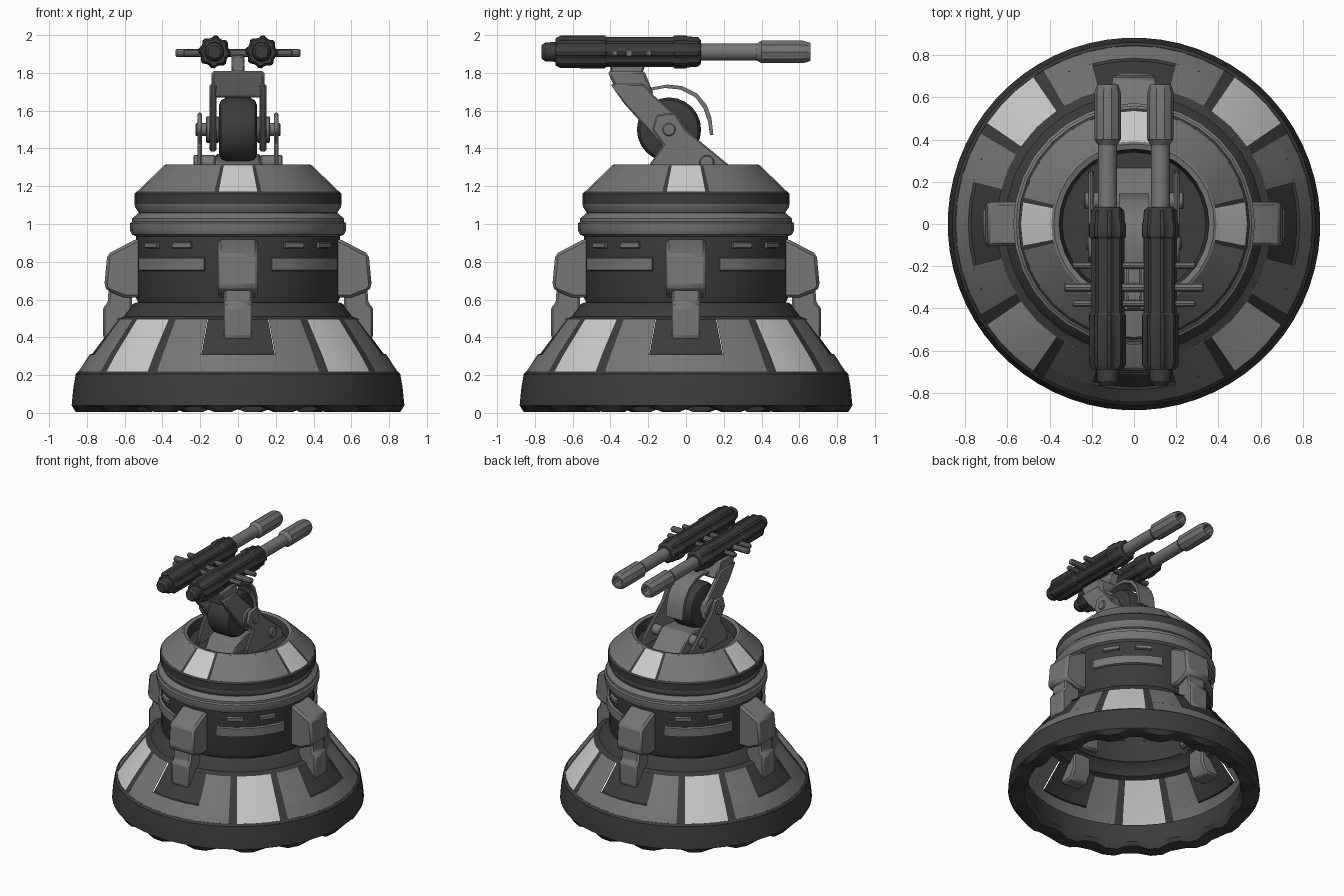
import bpy, math
from math import sin, cos, radians
from mathutils import Matrix

if "Cube" in bpy.data.objects:
    bpy.data.objects.remove(bpy.data.objects["Cube"])


def material(name, v):
    m = bpy.data.materials.new(name)
    m.diffuse_color = (v, v, v, 1)
    m.use_nodes = True
    m.node_tree.nodes["Principled BSDF"].inputs["Base Color"].default_value = m.diffuse_color
    return m


DARK, GREY, LIGHT = material("dark", 0.045), material("mid", 0.18), material("light", 0.7)
ALONG_X = Matrix.Rotation(radians(90), 4, 'Y')
ALONG_Y = Matrix.Rotation(radians(-90), 4, 'X')


def build(name, verts, faces, mat, matrix=Matrix(), bevel=0):
    me = bpy.data.meshes.new(name)
    me.from_pydata(verts, [], faces)
    me.transform(matrix)
    me.materials.append(mat)
    ob = bpy.data.objects.new(name, me)
    bpy.context.collection.objects.link(ob)
    if bevel:
        b = ob.modifiers.new("bevel", 'BEVEL')
        b.width, b.segments = bevel, 1
    bpy.ops.object.select_all(action='DESELECT')
    ob.select_set(True)
    bpy.context.view_layer.objects.active = ob
    bpy.ops.object.shade_smooth_by_angle(angle=radians(32))
    return ob


def lathe(name, prof, mat, a0=0, a1=360, n=32, matrix=Matrix(), shape=None):
    """Turn a (radius, height) profile; shape(column, r, z) may vary each column."""
    full, k = a1 - a0 == 360, len(prof)
    cols = n if full else n + 1
    verts, faces = [], []
    for c in range(cols):
        a = radians(a0 + (a1 - a0) * c / n)
        for r, z in prof:
            if shape:
                r, z = shape(c, r, z)
            verts.append((r * cos(a), r * sin(a), z))
    for c in range(n):
        d = (c + 1) % cols
        for i in range(k - 1):
            faces.append((c * k + i, d * k + i, d * k + i + 1, c * k + i + 1))
    return build(name, verts, faces, mat, matrix)


def rod(name, r, h0, h1, mat, matrix, n=16, ch=0.006):
    return lathe(name, [(0, h0), (r - ch, h0), (r, h0 + ch), (r, h1 - ch), (r - ch, h1), (0, h1)],
                 mat, n=n, matrix=matrix)


def prism(name, pts, x0, x1, mat, matrix=Matrix(), bevel=0.008):
    """Extrude a (y, z) outline between x0 and x1."""
    if sum(p[0] * q[1] - q[0] * p[1] for p, q in zip(pts, pts[1:] + pts[:1])) < 0:
        pts = pts[::-1]
    n = len(pts)
    verts = [(x, y, z) for x in (x0, x1) for y, z in pts]
    faces = [tuple(range(n))[::-1], tuple(range(n, 2 * n))]
    faces += [(i, (i + 1) % n, n + (i + 1) % n, n + i) for i in range(n)]
    return build(name, verts, faces, mat, matrix, bevel)


# Notched base rim, hollow below
def notch(c, r, z):
    return r, (z + 0.03 if z < 0.02 and c % 4 > 1 else z)


lathe("base_rim", [(0.845, 0.22), (0.76, 0.2), (0.745, 0.06), (0.765, 0.005), (0.86, 0.005),
                   (0.882, 0.04), (0.873, 0.13), (0.86, 0.205), (0.845, 0.22)],
      DARK, a0=-8.4, a1=351.6, n=64, shape=notch)

# Skirt: four grey panels with dark insets, four light diagonal panels with dark strips
low, mid, top = (0.85, 0.21), (0.785, 0.31), (0.648, 0.495)
for q in range(4):
    a = 90 * q
    lathe("skirt_panel_lower", [low, mid], GREY, a - 30.5, a + 30.5, 8)
    for s0, s1 in ((-30.5, -14.5), (14.5, 30.5)):
        lathe("skirt_panel_side", [mid, top], GREY, a + s0, a + s1, 3)
    lathe("skirt_inset", [mid, (0.772, 0.312), (0.635, 0.495)], DARK, a - 14.5, a + 14.5, 4)
    lathe("skirt_light", [low, mid, top], LIGHT, a + 34.5, a + 55.5, 3)
    for s in (30.5, 55.5):
        lathe("skirt_strip", [low, mid, top], DARK, a + s, a + s + 4, 1)
lathe("skirt_collar", [(0.65, 0.495), (0.61, 0.51), (0.60, 0.525), (0.565, 0.57), (0.54, 0.585)], DARK)

# Drum with raised bars
lathe("drum", [(0.525, 0.575), (0.54, 0.61), (0.54, 0.94)], DARK)


def bar(a0, a1, z0, z1, n):
    r0, r1 = 0.535, 0.556
    prof = [(r0, z0), (r1, z0 + 0.006), (r1, z1 - 0.006), (r0, z1)]
    lathe("drum_bar", prof, GREY, a0, a1, n)
    for a in (a0, a1):
        c, s = cos(radians(a)), sin(radians(a))
        build("drum_bar_end", [(r * c, r * s, z) for r, z in prof], [(0, 1, 2, 3)], GREY)


for q in range(4):
    a = 90 * q
    bar(a + 19, a + 71, 0.75, 0.825, 6)
    bar(a + 27, a + 39, 0.87, 0.905, 2)
    bar(a + 51, a + 63, 0.87, 0.905, 2)

# Stacked rings, turret cone and recess
lathe("lower_ring", [(0.54, 0.935), (0.562, 0.945), (0.572, 0.965), (0.572, 1.005), (0.56, 1.012),
                     (0.56, 1.03), (0.53, 1.055)], GREY)
lathe("groove", [(0.53, 1.05), (0.525, 1.065)], DARK)
lathe("upper_ring", [(0.525, 1.06), (0.545, 1.09), (0.548, 1.105)], GREY)
lathe("upper_band", [(0.548, 1.105), (0.548, 1.16), (0.535, 1.172)], DARK)
c0, c1 = (0.535, 1.172), (0.392, 1.31)
for q in range(4):
    a = 90 * q
    lathe("cone_grey", [c0, c1], GREY, a + 13.5, a + 76.5, 6)
    lathe("cone_light", [c0, c1], LIGHT, a - 11, a + 11, 2)
    for s in (-13.5, 11):
        lathe("cone_strip", [c0, c1], DARK, a + s, a + s + 2.5, 1)
lathe("recess_lip", [c1, (0.38, 1.315), (0.355, 1.308)], GREY)
lathe("recess", [(0.355, 1.308), (0.34, 1.24), (0, 1.24)], DARK)

# Four buttress legs
for q in range(4):
    m = Matrix.Rotation(radians(90 * q), 4, 'Z')
    prism("leg_upper", [(0.5, 0.925), (0.55, 0.915), (0.692, 0.84), (0.708, 0.67), (0.69, 0.645),
                        (0.60, 0.61), (0.5, 0.61)], -0.105, 0.105, GREY, m, 0.018)
    prism("leg_lower", [(0.56, 0.66), (0.685, 0.66), (0.69, 0.58), (0.715, 0.56), (0.715, 0.40),
                        (0.70, 0.38), (0.60, 0.38), (0.56, 0.45)], -0.075, 0.075, GREY, m, 0.012)

# Pivot wheel, pedestal and brackets
PIVOT = Matrix.Translation((0, -0.09, 1.5))
lathe("pivot_wheel", [(0, -0.1), (0.13, -0.1), (0.155, -0.09), (0.17, -0.06), (0.17, 0.06),
                      (0.155, 0.09), (0.13, 0.1), (0, 0.1)], DARK, n=24, matrix=PIVOT @ ALONG_X)
prism("pedestal", [(-0.24, 1.235), (-0.18, 1.32), (0.0, 1.36), (0.12, 1.37), (0.26, 1.25), (0.27, 1.235)],
      -0.12, 0.12, GREY)
bracket = [(-0.21, 1.235), (-0.19, 1.32), (-0.12, 1.42), (-0.18, 1.50), (-0.155, 1.58), (-0.06, 1.59),
           (0.0, 1.50), (0.23, 1.31), (0.26, 1.235)]
fork = [(-0.40, 1.74), (-0.22, 1.74), (-0.17, 1.68), (-0.02, 1.55), (-0.02, 1.44), (-0.08, 1.38),
        (-0.14, 1.43), (-0.24, 1.54), (-0.33, 1.64)]
for s in (-1, 1):
    prism("bracket", bracket, s * 0.19, s * 0.215, GREY)
    prism("arm_fork", fork, s * 0.115, s * 0.15, GREY)
    rod("pivot_hub", 0.07, 0.1, 0.17, GREY, PIVOT @ Matrix.Rotation(radians(90 * s), 4, 'Y'))
    rod("pivot_cap", 0.035, 0.1, 0.225, GREY, PIVOT @ Matrix.Rotation(radians(90 * s), 4, 'Y'))
    rod("bracket_pin", 0.04, 0.12, 0.235, GREY, Matrix.Translation((0, 0.11, 1.325))
        @ Matrix.Rotation(radians(90 * s), 4, 'Y'))
prism("arm_head", [(-0.415, 1.81), (-0.22, 1.81), (-0.17, 1.685), (-0.27, 1.67), (-0.35, 1.67),
                   (-0.40, 1.77)], -0.14, 0.14, GREY, bevel=0.012)

# Curved guard over the wheel
arc = [(-0.2, 1.72), (-0.1, 1.738), (-0.02, 1.73), (0.06, 1.69), (0.11, 1.63), (0.135, 1.56), (0.145, 1.47)]
inner = [(y - 0.012 - 0.006 * (i > 3), z - 0.018 * (i < 6)) for i, (y, z) in enumerate(arc)]
prism("wheel_guard", arc + inner[::-1], -0.07, 0.07, GREY, bevel=0)

# Gun mount and cross bars
prism("gun_mount", [(-0.40, 1.80), (-0.23, 1.80), (-0.2, 1.89), (-0.40, 1.89)], -0.035, 0.035, GREY)
for y, half, r in ((-0.376, 0.29, 0.018), (-0.30, 0.33, 0.022), (-0.196, 0.29, 0.018)):
    rod("cross_bar", r, -half, half, GREY, Matrix.Translation((0, y, 1.905)) @ ALONG_X, 10)


# Twin guns with ribbed housings
def rib(c, r, z):
    return (r * 0.88 if r > 0.07 and c % 4 > 1 else r), z


for s in (-1, 1):
    m = Matrix.Translation((s * 0.125, 0, 1.911)) @ ALONG_Y
    lathe("gun_tail", [(0, -0.765), (0.035, -0.765), (0.05, -0.745), (0.053, -0.68)], DARK, n=12, matrix=m)
    lathe("gun_housing", [(0.05, -0.69), (0.072, -0.69), (0.086, -0.665), (0.087, -0.43), (0.079, -0.42),
                          (0.079, -0.07), (0.087, -0.06), (0.087, 0.0), (0.082, 0.01), (0.078, 0.065),
                          (0.06, 0.08), (0, 0.08)], DARK, n=32, matrix=m, shape=rib)
    lathe("gun_barrel", [(0.045, 0.06), (0.045, 0.38)], GREY, n=12, matrix=m)
    lathe("gun_muzzle", [(0.043, 0.37), (0.063, 0.40), (0.063, 0.62), (0.05, 0.66), (0.036, 0.66),
                         (0.03, 0.56), (0, 0.56)], GREY, n=10, matrix=m)
